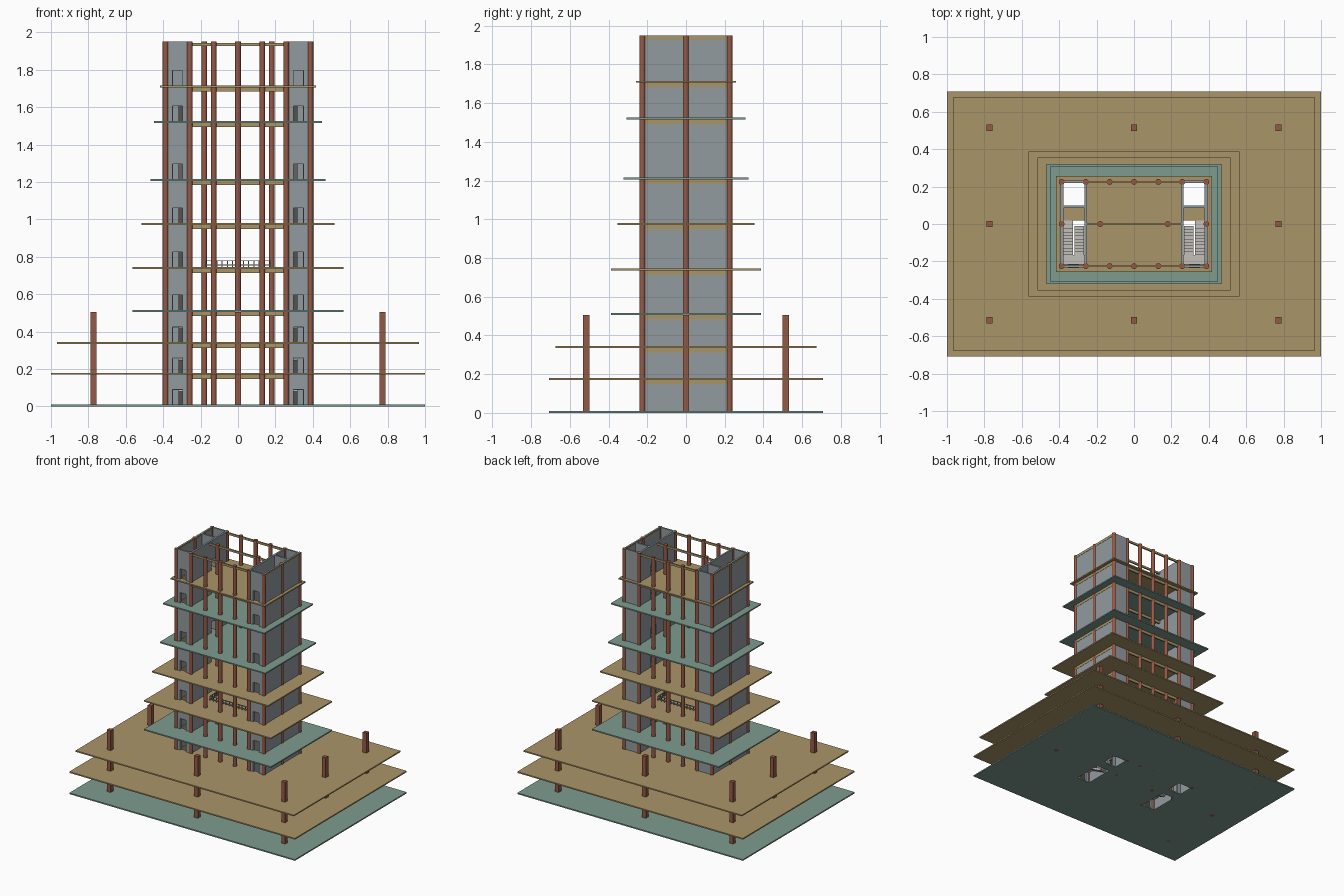
import bpy, bmesh
from mathutils import Matrix, Vector

if "Cube" in bpy.data.objects:
    bpy.data.objects.remove(bpy.data.objects["Cube"])


def material(name, rgb):
    m = bpy.data.materials.new(name)
    m.diffuse_color = (*rgb, 1)
    m.use_nodes = True
    m.node_tree.nodes["Principled BSDF"].inputs["Base Color"].default_value = m.diffuse_color
    return m


TAN = material("tan", (0.40, 0.30, 0.14))
TEAL = material("teal", (0.21, 0.33, 0.28))
RED = material("brick_red", (0.30, 0.10, 0.06))
WALL = material("wall_grey", (0.29, 0.33, 0.35))
PALE = material("stair_grey", (0.55, 0.53, 0.49))


def finish(name, bm, mat):
    bmesh.ops.recalc_face_normals(bm, faces=bm.faces)
    me = bpy.data.meshes.new(name)
    bm.to_mesh(me)
    bm.free()
    me.materials.append(mat)
    ob = bpy.data.objects.new(name, me)
    bpy.context.collection.objects.link(ob)
    return ob


def boxes(name, items, mat):
    """One object from many (x0, x1, y0, y1, z0, z1) boxes."""
    bm = bmesh.new()
    for x0, x1, y0, y1, z0, z1 in items:
        c = Vector((x0 + x1, y0 + y1, z0 + z1)) / 2
        bmesh.ops.create_cube(bm, size=1, matrix=Matrix.Translation(c)
                              @ Matrix.Diagonal((x1 - x0, y1 - y0, z1 - z0, 1)))
    return finish(name, bm, mat)


def both(items):
    """Add copies mirrored across x = 0."""
    return items + [(-b[1], -b[0], *b[2:]) for b in items]


TOP, T = 1.95, 0.010
CX0, CX1, CY = 0.258, 0.387, 0.225      # service core extents (right side)
W = 0.007                               # half wall thickness
DOOR = 0.083
STAIR_Y1, SHAFT_Y0 = 0.02, 0.092

# floor plates: level, half width, half depth, colour
floors = [(0.005, 1.0, 0.708, TEAL), (0.175, 1.0, 0.708, TAN),
          (0.34, 0.968, 0.675, TAN), (0.51, 0.563, 0.387, TEAL),
          (0.74, 0.563, 0.387, TAN), (0.975, 0.515, 0.355, TAN),
          (1.21, 0.468, 0.322, TEAL), (1.52, 0.45, 0.308, TEAL),
          (1.71, 0.418, 0.257, TAN)]
levels = [f[0] + T / 2 for f in floors]


def slab(name, z, hx, hy, mat):
    """Plate with stair and lift openings inside both cores."""
    xs = [-hx, -CX1, -CX0, CX0, CX1, hx]
    ys = [-hy, -CY + 0.01, STAIR_Y1, SHAFT_Y0, CY - 0.005, hy]
    bm = bmesh.new()
    v = [[bm.verts.new((x, y, z - T / 2)) for y in ys] for x in xs]
    for i in range(5):
        for j in range(5):
            if not (i in (1, 3) and j in (1, 3)):
                bm.faces.new((v[i][j], v[i + 1][j], v[i + 1][j + 1], v[i][j + 1]))
    geo = bmesh.ops.extrude_face_region(bm, geom=bm.faces[:], use_keep_orig=True)["geom"]
    bmesh.ops.translate(bm, vec=(0, 0, T),
                        verts=[g for g in geo if isinstance(g, bmesh.types.BMVert)])
    finish(name, bm, mat)


for n, (z, hx, hy, mat) in enumerate(floors):
    slab(f"floor_slab_{n}", z, hx, hy, mat)

# round tower columns
bm = bmesh.new()
spots = [(x, y) for y in (-CY, CY) for x in (-CX1, -CX0, -0.13, 0, 0.13, CX0, CX1)]
spots += [(-CX1, 0), (-0.18, 0), (0.18, 0), (CX1, 0)]
for x, y in spots:
    bmesh.ops.create_cone(bm, cap_ends=True, segments=16, radius1=0.0155, radius2=0.0155,
                          depth=TOP, matrix=Matrix.Translation((x, y, TOP / 2)))
cols = finish("tower_columns", bm, RED)
bpy.context.view_layer.objects.active = cols
cols.select_set(True)
bpy.ops.object.shade_smooth_by_angle()

# square podium columns
s = 0.0165
boxes("podium_columns", [(x - s, x + s, y - s, y + s, 0, 0.505)
                         for x in (-0.773, 0, 0.773) for y in (-0.515, 0, 0.515)
                         if (x, y) != (0, 0)], RED)

# beams under every floor and around the open top
beams = []
for z in [f[0] - T / 2 for f in floors[1:]] + [1.943]:
    h = 0.022 if z < 1.9 else 0.016
    w = 0.006
    for y in (-CY, CY):
        beams.append((-CX1, CX1, y - w, y + w, z - h, z))
    beams.append((-CX0, CX0, -w, w, z - h, z))
    for x in (-CX1, CX1):
        beams.append((x - w - 0.003, x + w + 0.003, -CY, CY, z - h, z))
boxes("floor_beams", beams, TAN)

# core walls: solid outer and back, with door openings elsewhere
walls = [(CX1 - W, CX1 + W, -CY, CY, 0, TOP),
         (CX0, CX1, CY - W, CY + W, 0, TOP),
         (CX0 - W, CX0 + W, -CY, STAIR_Y1, 0, TOP),
         (CX0 - W, CX0 + W, SHAFT_Y0 - 0.01, CY, 0, TOP)]
for z0, z1 in zip(levels, levels[1:] + [TOP]):
    lo = z0 - T
    walls.append((CX0 - W, CX0 + W, STAIR_Y1, SHAFT_Y0 - 0.01, z0 + DOOR, z1 - T * (z1 < TOP)))
    for y, d0, d1 in ((-CY, 0.296, 0.352), (SHAFT_Y0, 0.297, 0.347)):
        walls += [(CX0, d0, y - W, y + W, lo, z1 - T * (z1 < TOP)),
                  (d1, CX1, y - W, y + W, lo, z1 - T * (z1 < TOP)),
                  (d0, d1, y - W, y + W, z0 + DOOR, z1 - T * (z1 < TOP))]
boxes("core_walls", both(walls), WALL)

# door frames on the front of each core
frames = []
for z in levels:
    for x in (0.296, 0.352):
        frames.append((x - 0.002, x + 0.002, -CY - 0.009, -CY + 0.009, z, z + DOOR))
    frames.append((0.294, 0.354, -CY - 0.009, -CY + 0.009, z + DOOR - 0.002, z + DOOR + 0.002))
boxes("door_frames", both(frames), WALL)


# dog-leg stairs: two flights and a half landing per storey
def stairs(side):
    bm = bmesh.new()

    def prism(pts, x0, x1):
        a = [bm.verts.new((side * x0, y, z)) for y, z in pts]
        b = [bm.verts.new((side * x1, y, z)) for y, z in pts]
        bm.faces.new(a)
        bm.faces.new(b[::-1])
        for i in range(len(a)):
            j = (i + 1) % len(a)
            bm.faces.new((a[i], b[i], b[j], a[j]))

    ya, yb = -0.01, -0.165
    for z0, z1 in zip(levels, levels[1:]):
        half = (z1 - z0) / 2
        n = max(6, round(half / 0.010))
        dz, dy = half / n, (yb - ya) / n
        for x0, x1, base, start, step in ((0.268, 0.319, z0, ya, dy),
                                          (0.326, 0.377, z0 + half, yb, -dy)):
            pts = [(start, base)]
            for k in range(n):
                pts += [(start + k * step, base + (k + 1) * dz),
                        (start + (k + 1) * step, base + (k + 1) * dz)]
            pts += [(start + n * step, base + half - 0.014), (start + step, base - 0.005)]
            prism(pts, x0, x1)
        m = z0 + half
        prism([(yb, m), (-CY + W, m), (-CY + W, m - 0.008), (yb, m - 0.008)], 0.265, 0.38)
        prism([(ya, z1), (STAIR_Y1, z1), (STAIR_Y1, z1 - 0.008), (ya, z1 - 0.008)], 0.326, 0.377)
    finish("stairs_right" if side > 0 else "stairs_left", bm, PALE)


stairs(1)
stairs(-1)

# railing on the middle floor
rx, ry, r = 0.17, 0.11, 0.0025
z0, z1 = levels[4], levels[4] + 0.034
rails = []
for z in (z1, z0 + 0.012):
    for sgn in (-1, 1):
        rails += [(-rx, rx, sgn * ry - r, sgn * ry + r, z - r, z + r),
                  (sgn * rx - r, sgn * rx + r, -ry, ry, z - r, z + r)]
for i in range(13):
    x = -rx + i * rx / 6
    rails += [(x - r, x + r, y - r, y + r, z0, z1) for y in (-ry, ry)]
for i in range(1, 8):
    y = -ry + i * ry / 4
    rails += [(x - r, x + r, y - r, y + r, z0, z1) for x in (-rx, rx)]
boxes("floor_railing", rails, WALL)
